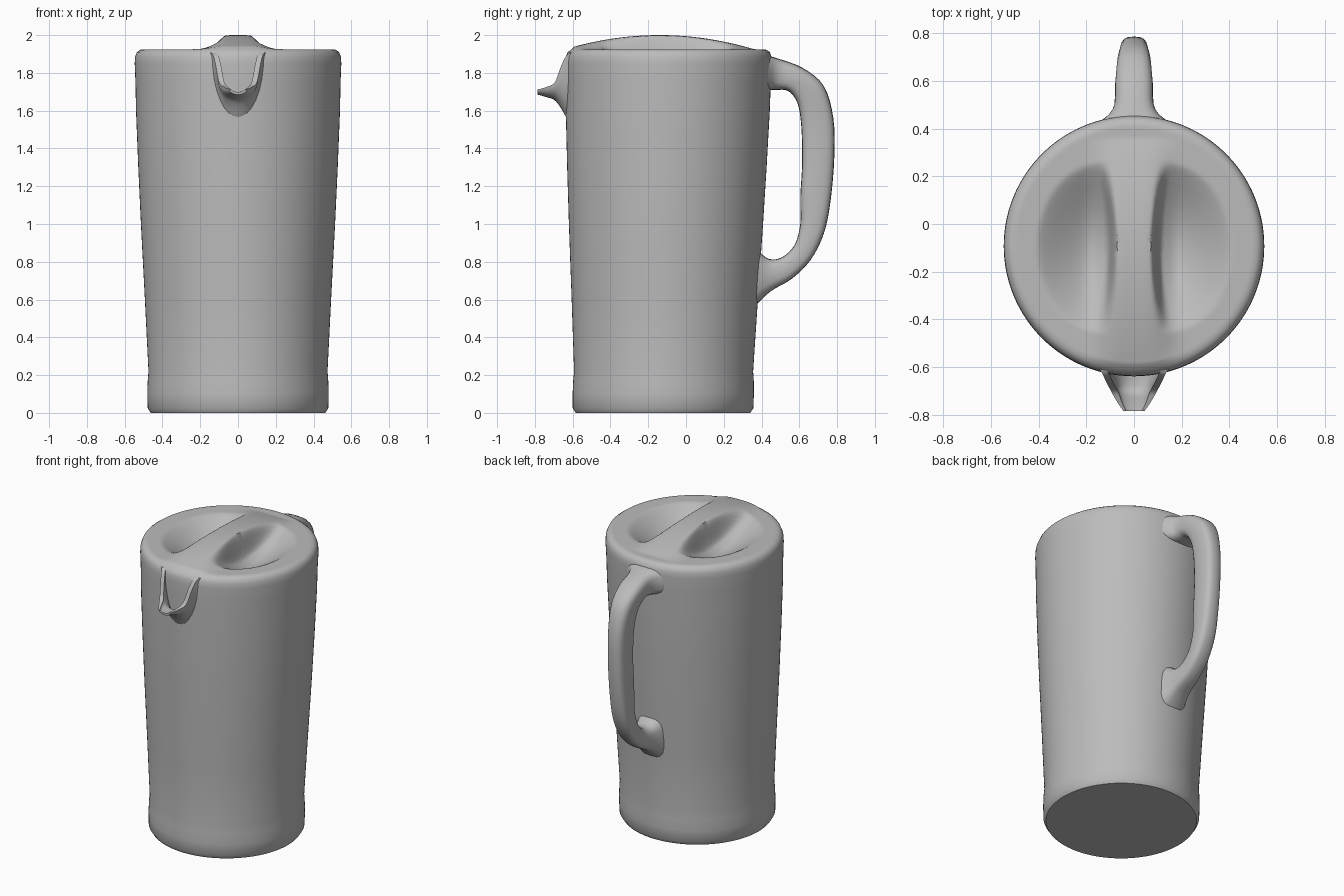
import bpy, bmesh, math

cube = bpy.data.objects.get("Cube")
if cube:
    bpy.data.objects.remove(cube)

grey = bpy.data.materials.new("plain grey")
grey.use_nodes = True
colour = (0.5, 0.5, 0.5, 1)
grey.diffuse_color = colour
grey.node_tree.nodes["Principled BSDF"].inputs["Base Color"].default_value = colour


def loft(name, loops, angle=50):
    """Skin closed loops of equal length and cap both ends."""
    bm = bmesh.new()
    rings = [[bm.verts.new(p) for p in loop] for loop in loops]
    n = len(rings[0])
    for a, b in zip(rings, rings[1:]):
        for i in range(n):
            j = (i + 1) % n
            bm.faces.new((a[i], a[j], b[j], b[i]))
    bm.faces.new(rings[0][::-1])
    bm.faces.new(rings[-1])
    bmesh.ops.recalc_face_normals(bm, faces=bm.faces)
    mesh = bpy.data.meshes.new(name)
    bm.to_mesh(mesh)
    bm.free()
    mesh.materials.append(grey)
    obj = bpy.data.objects.new(name, mesh)
    bpy.context.collection.objects.link(obj)
    bpy.ops.object.select_all(action="DESELECT")
    obj.select_set(True)
    bpy.context.view_layer.objects.active = obj
    bpy.ops.object.shade_smooth_by_angle(angle=math.radians(angle))
    return obj


def smooth(a, b, t):
    t = min(max((t - a) / (b - a), 0), 1)
    return t * t * (3 - 2 * t)


def spline(stations, steps):
    """Catmull-Rom interpolation of rows of numbers."""
    rows = []
    last = len(stations) - 1
    for i in range(last):
        p0, p1, p2, p3 = (stations[min(max(k, 0), last)] for k in range(i - 1, i + 3))
        for s in range(steps):
            t = s / steps
            rows.append([b + 0.5 * t * (c - a + t * (2*a - 5*b + 4*c - d + t * (3*(b - c) + d - a)))
                         for a, b, c, d in zip(p0, p1, p2, p3)])
    rows.append(stations[-1])
    return rows


# Body and lid: tapered wall, rounded rim, then a lid with two scooped hollows
def lid_height(x, y):
    v = (y + 0.1) / 0.36
    ax = abs(x)
    arch = max(0, 1 - ((y + 0.14) / 0.5) ** 2)
    z = 1.925 + 0.075 * arch * math.exp(-(ax / 0.15) ** 4)
    wall = 0.07 + 0.04 * v * v
    u = max(0, ax - wall) / 0.34
    bowl = max(0, 1 - u * u - v * v)
    return z - 0.15 * smooth(wall, wall + 0.045, ax) * bowl ** 1.3


SEGMENTS = 128
wall = [(0.462, 0), (0.478, 0.025), (0.48, 0.1), (0.478, 0.17), (0.474, 0.22), (0.493, 0.6),
        (0.514, 1.0), (0.528, 1.3), (0.54, 1.6), (0.543, 1.75), (0.547, 1.85), (0.545, 1.885),
        (0.535, 1.91), (0.518, 1.922)]
lid_rings = [(0.5 * (1 - k / 42), None) for k in range(42)]
loops = []
for r, z in wall + lid_rings:
    loop = []
    for i in range(SEGMENTS):
        a = math.tau * i / SEGMENTS
        cy = -0.122 + 0.016 * (z if z is not None else 1.92)
        x, y = r * math.cos(a), cy + r * math.sin(a)
        loop.append((x, y, lid_height(x, y) if z is None else z))
    loops.append(loop)
loft("jug_body", loops)

# Handle: outer (y, z), inner (y, z), half width
handle = [
    (0.30, 1.93, 0.33, 1.80, 0.22), (0.40, 1.90, 0.41, 1.72, 0.17),
    (0.49, 1.875, 0.47, 1.71, 0.09), (0.62, 1.825, 0.54, 1.705, 0.08),
    (0.73, 1.73, 0.59, 1.64, 0.072), (0.78, 1.56, 0.61, 1.52, 0.062),
    (0.785, 1.35, 0.615, 1.33, 0.06), (0.765, 1.12, 0.605, 1.14, 0.06),
    (0.73, 0.95, 0.605, 1.0, 0.06), (0.66, 0.81, 0.575, 0.89, 0.06),
    (0.56, 0.71, 0.51, 0.825, 0.062), (0.45, 0.645, 0.44, 0.815, 0.075),
    (0.37, 0.57, 0.38, 0.86, 0.10)]
loops = []
for oy, oz, iy, iz, w in spline(handle, 4):
    loop = []
    for i in range(20):
        a = math.tau * i / 20
        c, s = math.cos(a), math.sin(a)
        c = math.copysign(abs(c) ** 0.65, c)
        s = math.copysign(abs(s) ** 0.65, s)
        t = (1 + c) / 2
        loop.append((w * s, iy + (oy - iy) * t, iz + (oz - iz) * t))
    loops.append(loop)
loft("handle", loops)

# Spout: open scoop, (y, half width, edge height, underside height)
spout = [(-0.57, 0.17, 1.91, 1.48), (-0.625, 0.135, 1.90, 1.55), (-0.66, 0.118, 1.84, 1.61),
         (-0.695, 0.10, 1.75, 1.655), (-0.74, 0.075, 1.725, 1.672), (-0.785, 0.045, 1.712, 1.685)]
loops = []
for y, w, top, low in spline(spout, 4):
    thick = min(0.035, (top - low) * 0.5)
    arc = [math.pi * i / 16 for i in range(17)]
    outer = [(w * math.cos(a), y, top - (top - low) * math.sin(a)) for a in arc]
    inner = [((w - thick * 0.8) * math.cos(a), y, top - (top - low - thick) * math.sin(a))
             for a in reversed(arc)]
    loops.append(outer + inner)
loft("spout", loops)
